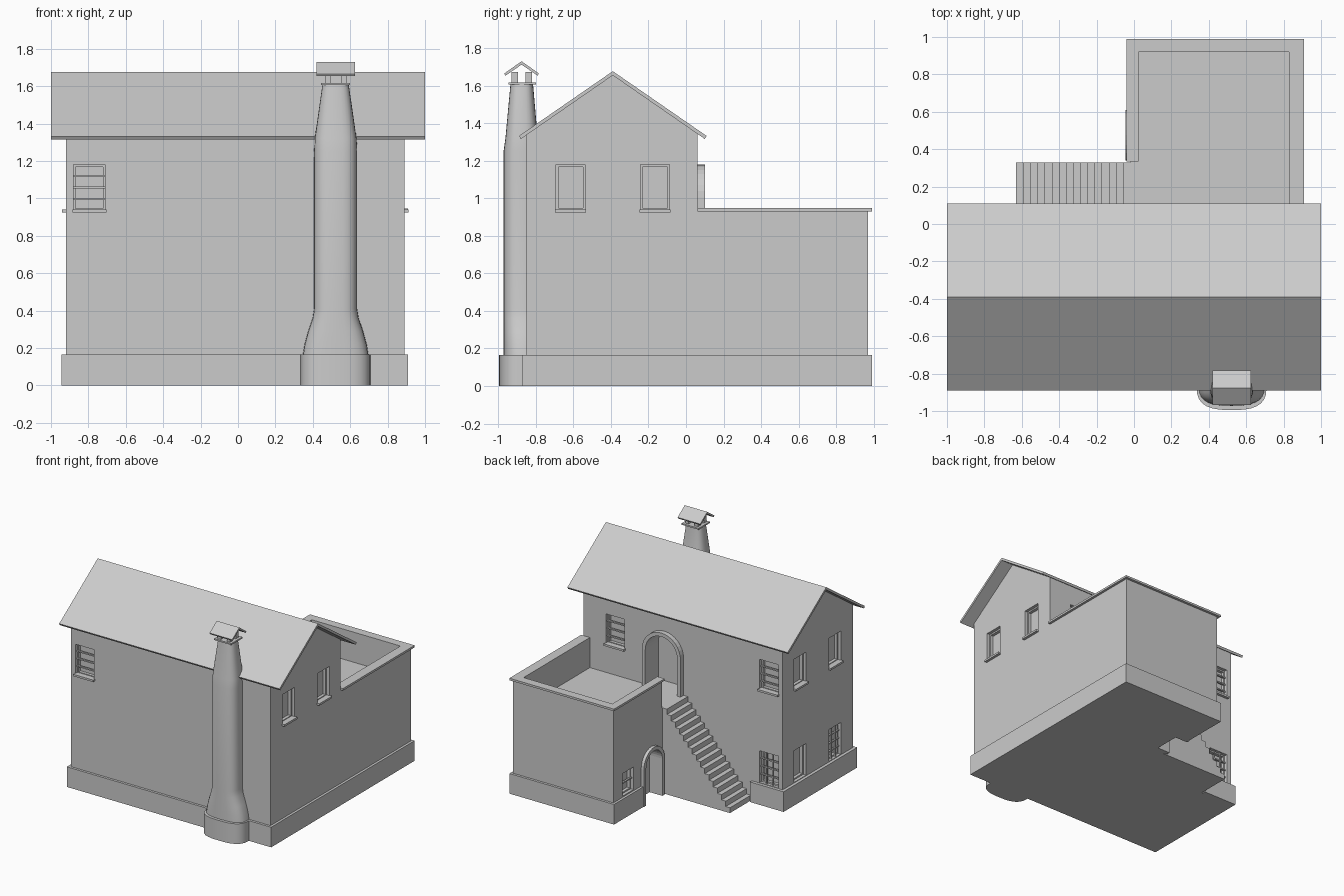
import bpy, bmesh, math

if "Cube" in bpy.data.objects:
    bpy.data.objects.remove(bpy.data.objects["Cube"])


def finish(name, bm, smooth=False):
    bmesh.ops.recalc_face_normals(bm, faces=bm.faces)
    me = bpy.data.meshes.new(name)
    bm.to_mesh(me)
    bm.free()
    ob = bpy.data.objects.new(name, me)
    bpy.context.collection.objects.link(ob)
    if smooth:
        bpy.ops.object.select_all(action='DESELECT')
        ob.select_set(True)
        bpy.context.view_layer.objects.active = ob
        bpy.ops.object.shade_smooth_by_angle(angle=math.radians(35))
    return ob


def add_prism(bm, pts, axis, a, b):
    """Extrude a 2D outline along an axis from a to b."""
    def place(p, w):
        u, v = p
        return {'x': (w, u, v), 'y': (u, w, v), 'z': (u, v, w)}[axis]
    lo = [bm.verts.new(place(p, a)) for p in pts]
    hi = [bm.verts.new(place(p, b)) for p in pts]
    bm.faces.new(lo)
    bm.faces.new(hi[::-1])
    for i in range(len(pts)):
        j = (i + 1) % len(pts)
        bm.faces.new((lo[i], lo[j], hi[j], hi[i]))


def rect(u0, u1, v0, v1):
    return [(u0, v0), (u1, v0), (u1, v1), (u0, v1)]


def prism(name, pts, axis, a, b, smooth=False):
    bm = bmesh.new()
    add_prism(bm, pts, axis, a, b)
    return finish(name, bm, smooth)


def cut(target, bm):
    """Carve a helper mesh out of the target and drop the helper."""
    cutter = finish('cutter', bm)
    cutter.hide_render = True
    mod = target.modifiers.new('cut', 'BOOLEAN')
    mod.operation, mod.solver, mod.object = 'DIFFERENCE', 'EXACT', cutter
    bpy.context.view_layer.objects.active = target
    bpy.ops.object.modifier_apply(modifier=mod.name)
    bpy.data.objects.remove(cutter)


def arch(c, r, z0, spring, n=16):
    curve = [(c + r * math.cos(math.pi * i / n), spring + r * math.sin(math.pi * i / n))
             for i in range(n + 1)]
    return [(c + r, z0)] + curve + [(c - r, z0)]


# wall name: (axis it faces, position, outward sign)
WALLS = {'front': ('y', -0.85, -1), 'back': ('y', 0.06, 1), 'left': ('x', -0.92, -1),
         'right': ('x', 0.89, 1), 'annex': ('x', -0.02, -1)}


def on_wall(bm, wall, pts, d0, d1):
    axis, pos, s = WALLS[wall]
    add_prism(bm, pts, axis, pos + s * d0, pos + s * d1)


# main house body with gable, and annex with sunken terrace
house = prism('house_walls', [(-0.85, 0), (0.06, 0), (0.06, 1.345), (-0.39, 1.66), (-0.85, 1.338)],
              'x', -0.92, 0.89)
annex = prism('annex_walls', rect(-0.02, 0.89, 0.06, 0.97), 'z', 0, 0.935)
bm = bmesh.new()
add_prism(bm, [(-0.1, 0), (0.83, 0), (0.83, 0.92), (0.02, 0.92), (0.02, 0.34), (-0.1, 0.34)],
          'z', 0.70, 1.2)
cut(annex, bm)

# windows: wall, centre, width, bottom, top, columns, rows, sill
windows = [('front', -0.795, 0.17, 0.935, 1.18, 1, 4, True),
           ('back', -0.795, 0.17, 0.935, 1.18, 1, 4, True),
           ('back', 0.60, 0.17, 0.935, 1.18, 1, 4, True),
           ('back', -0.795, 0.17, 0.17, 0.43, 3, 4, False),
           ('left', -0.165, 0.155, 0.17, 0.43, 1, 1, False),
           ('left', -0.615, 0.155, 0.17, 0.43, 3, 4, False),
           ('annex', 0.78, 0.14, 0.175, 0.36, 1, 2, False)]
for side in ('left', 'right'):
    for c in (-0.615, -0.165):
        windows.append((side, c, 0.155, 0.935, 1.18, 1, 1, True))

house_cut, annex_cut = bmesh.new(), bmesh.new()
for wall, c, w, z0, z1, cols, rows, sill in windows:
    u0, u1 = c - w / 2, c + w / 2
    on_wall(annex_cut if wall == 'annex' else house_cut, wall, rect(u0, u1, z0, z1), -0.05, 0.02)
    bm = bmesh.new()
    t = 0.012
    # frame
    for r in (rect(u0, u0 + t, z0, z1), rect(u1 - t, u1, z0, z1),
              rect(u0 + t, u1 - t, z0, z0 + t), rect(u0 + t, u1 - t, z1 - t, z1)):
        on_wall(bm, wall, r, -0.05, -0.025)
    # bars
    for i in range(1, cols):
        u = u0 + w * i / cols
        on_wall(bm, wall, rect(u - 0.005, u + 0.005, z0, z1), -0.02, -0.01)
    for i in range(1, rows):
        z = z0 + (z1 - z0) * i / rows
        on_wall(bm, wall, rect(u0, u1, z - 0.005, z + 0.005), -0.03, -0.015)
    if sill:
        on_wall(bm, wall, rect(u0 - 0.006, u1 + 0.006, z0 - 0.01, z0 + 0.006), -0.05, 0.022)
    finish(wall + '_window', bm)

# arched doorways: terrace door and ground-level annex door
doors = [('terrace_door', 'back', house_cut, 0.155, 0.145, 0.175, 0.70, 1.005, 0.13, 0.04),
         ('cellar_door', 'annex', annex_cut, 0.475, 0.105, 0.135, 0.0, 0.305, 0.09, 0.025)]
for name, wall, cutter, c, r, R, z0, spring, depth, out in doors:
    on_wall(cutter, wall, arch(c, r, z0 - (0.05 if z0 == 0 else 0), spring), -depth, 0.05)
    bm = bmesh.new()
    outer, inner = arch(c, R, z0, spring), arch(c, r, z0, spring)
    for i in range(len(outer) - 1):
        on_wall(bm, wall, [outer[i], outer[i + 1], inner[i + 1], inner[i]], -0.01, out)
    bmesh.ops.remove_doubles(bm, verts=bm.verts, dist=1e-5)
    # drop faces between arch stones
    shared = {}
    for f in bm.faces:
        shared.setdefault(frozenset(v.index for v in f.verts), []).append(f)
    finish(name + '_surround', bm)
cut(house, house_cut)
cut(annex, annex_cut)

# plinth, leaving room for the stairs and the cellar door
prism('plinth', [(-0.945, -0.87), (0.91, -0.87), (0.91, 0.99), (-0.04, 0.99), (-0.04, 0.61),
                 (-0.02, 0.61), (-0.02, 0.97), (0.89, 0.97), (0.89, -0.85), (-0.92, -0.85),
                 (-0.92, 0.06), (-0.64, 0.06), (-0.64, 0.085), (-0.945, 0.085)], 'z', 0, 0.165)

# coping on the terrace parapet
prism('parapet_coping', [(0.83, 0.06), (0.91, 0.06), (0.91, 0.99), (-0.04, 0.99), (-0.04, 0.335),
                         (0.025, 0.335), (0.025, 0.92), (0.83, 0.92)], 'z', 0.93, 0.947)

# outside stairs
n, x0, x1, top = 16, -0.63, -0.02, 0.70
steps = [(x1, 0), (x0, 0)]
for i in range(n):
    z = top * (i + 1) / n
    steps += [(x0 + (x1 - x0) * i / n, z), (x0 + (x1 - x0) * (i + 1) / n, z)]
prism('stairs', steps, 'y', 0.06, 0.33)

# gable roof
prism('roof', [(-0.89, 1.332), (-0.39, 1.677), (0.11, 1.332), (0.10, 1.316), (-0.39, 1.655),
               (-0.88, 1.316)], 'x', -1, 1)


# chimney: rounded breast that flares at the foot and tapers to the top
def ring(hw, yf, yb, p=2.8, n=28):
    out = []
    for i in range(n):
        a = 2 * math.pi * i / n
        c, s = math.cos(a), math.sin(a)
        out.append((0.522 + hw * math.copysign(abs(c) ** (2 / p), c),
                    (yf + yb) / 2 + (yb - yf) / 2 * math.copysign(abs(s) ** (2 / p), s)))
    return out


prism('chimney_foot', ring(0.187, -0.995, -0.74), 'z', 0, 0.165, True)
sections = [(0.165, 0.175, -0.972, -0.76), (0.22, 0.166, -0.972, -0.76),
            (0.29, 0.147, -0.972, -0.76), (0.36, 0.123, -0.972, -0.76),
            (0.41, 0.115, -0.972, -0.76), (1.25, 0.115, -0.972, -0.77),
            (1.32, 0.112, -0.962, -0.79), (1.61, 0.07, -0.935, -0.815)]
bm = bmesh.new()
rows = [[bm.verts.new((x, y, z)) for x, y in ring(hw, yf, yb)] for z, hw, yf, yb in sections]
for a, b in zip(rows, rows[1:]):
    for i in range(len(a)):
        j = (i + 1) % len(a)
        bm.faces.new((a[i], a[j], b[j], b[i]))
bm.faces.new(rows[0])
bm.faces.new(rows[-1])
finish('chimney_shaft', bm, True)

# chimney top: ledge, four posts and a small gable cap
prism('chimney_ledge', rect(0.445, 0.60, -0.945, -0.80), 'z', 1.605, 1.617)
bm = bmesh.new()
for x in (0.465, 0.55):
    for y in (-0.93, -0.855):
        add_prism(bm, rect(x, x + 0.03, y, y + 0.035), 'z', 1.615, 1.672)
finish('chimney_posts', bm)
prism('chimney_cap', [(-0.968, 1.665), (-0.876, 1.73), (-0.784, 1.665), (-0.79, 1.653),
                      (-0.876, 1.712), (-0.962, 1.653)], 'x', 0.42, 0.625)
